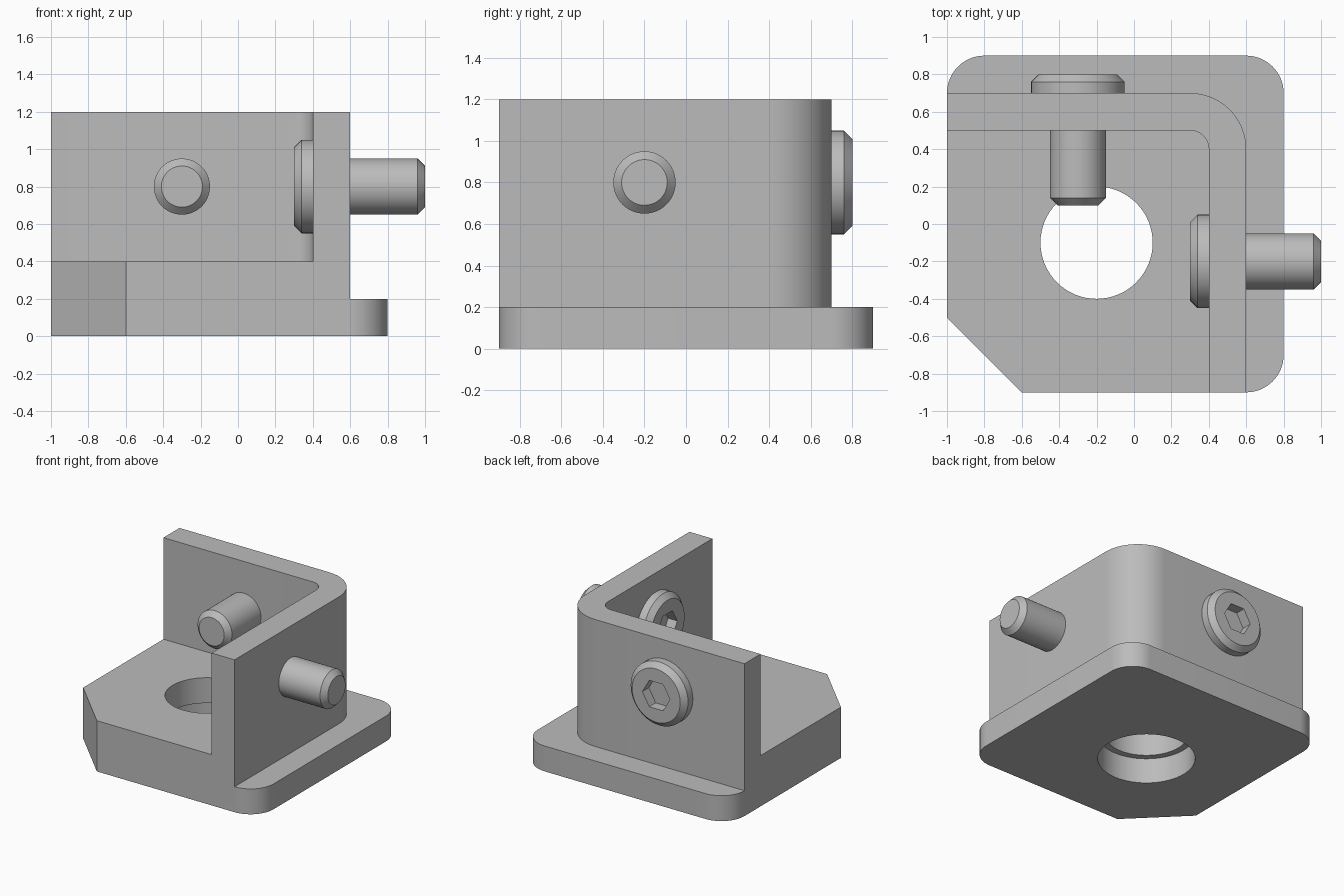
import bpy
import bmesh
from math import cos, sin, radians, tau

cube = bpy.data.objects.get("Cube")
if cube:
    bpy.data.objects.remove(cube, do_unlink=True)

grey = bpy.data.materials.new("light_grey")
grey.use_nodes = True
grey.diffuse_color = (0.5, 0.5, 0.5, 1)
grey.node_tree.nodes["Principled BSDF"].inputs["Base Color"].default_value = (0.5, 0.5, 0.5, 1)


def finish(name, bm):
    """Turn a bmesh into a named grey object."""
    bmesh.ops.remove_doubles(bm, verts=bm.verts, dist=1e-5)
    bmesh.ops.recalc_face_normals(bm, faces=bm.faces)
    mesh = bpy.data.meshes.new(name)
    bm.to_mesh(mesh)
    bm.free()
    mesh.materials.append(grey)
    obj = bpy.data.objects.new(name, mesh)
    bpy.context.collection.objects.link(obj)
    return obj


def arc(cx, cy, r, start, sweep=90, steps=16):
    """Points along an arc, angles in degrees."""
    angles = [radians(start + sweep * i / steps) for i in range(steps + 1)]
    return [(cx + r * cos(a), cy + r * sin(a)) for a in angles]


def prism(name, outline, z0, z1):
    bm = bmesh.new()
    face = bm.faces.new([bm.verts.new((x, y, z0)) for x, y in outline])
    extruded = bmesh.ops.extrude_face_region(bm, geom=[face], use_keep_orig=True)
    top = [g for g in extruded["geom"] if isinstance(g, bmesh.types.BMVert)]
    bmesh.ops.translate(bm, verts=top, vec=(0, 0, z1 - z0))
    return finish(name, bm)


def disc(name, cx, cy, r, z0, z1, sides=64):
    outline = [(cx + r * cos(tau * i / sides), cy + r * sin(tau * i / sides)) for i in range(sides)]
    return prism(name, outline, z0, z1)


def combine(obj, other, operation):
    """Apply a boolean and discard the second operand."""
    mod = obj.modifiers.new(operation, "BOOLEAN")
    mod.operation, mod.solver, mod.object = operation, "EXACT", other
    bpy.context.view_layer.objects.active = obj
    bpy.ops.object.modifier_apply(modifier=mod.name)
    bpy.data.objects.remove(other, do_unlink=True)


def smooth(obj):
    bpy.ops.object.select_all(action="DESELECT")
    obj.select_set(True)
    bpy.context.view_layer.objects.active = obj
    bpy.ops.object.shade_smooth_by_angle(angle=radians(25))


# Bracket: flanged base, raised floor and corner wall
clipped_corner = [(-1, -0.5), (-0.6, -0.9)]
base_outline = (clipped_corner + arc(0.6, -0.7, 0.2, -90)
                + arc(0.6, 0.7, 0.2, 0) + arc(-0.8, 0.7, 0.2, 90))
floor_outline = clipped_corner + [(0.6, -0.9)] + arc(0.3, 0.4, 0.3, 0) + [(-1, 0.7)]
wall_outline = ([(0.4, -0.9), (0.6, -0.9)] + arc(0.3, 0.4, 0.3, 0)
                + [(-1, 0.7), (-1, 0.5)] + arc(0.3, 0.4, 0.1, 90, -90))

bracket = prism("bracket", base_outline, 0, 0.2)
combine(bracket, prism("raised_floor", floor_outline, 0.2, 0.4), "UNION")
combine(bracket, prism("corner_wall", wall_outline, 0.4, 1.2), "UNION")

# Stepped hole, wider from below
combine(bracket, disc("hole_cutter", -0.2, -0.1, 0.3, -0.1, 0.5), "DIFFERENCE")
combine(bracket, disc("counterbore_cutter", -0.2, -0.1, 0.35, -0.1, 0.2), "DIFFERENCE")
smooth(bracket)


# Bolts: turned profile with a hexagonal socket
def bolt(name, location, turn):
    profile = [(0, -0.6), (0.11, -0.6), (0.15, -0.56), (0.15, 0),
               (0.25, 0), (0.25, 0.06), (0.21, 0.1), (0, 0.1)]
    bm = bmesh.new()
    verts = [bm.verts.new((r, 0, z)) for r, z in profile]
    edges = [bm.edges.new(pair) for pair in zip(verts, verts[1:])]
    bmesh.ops.spin(bm, geom=verts + edges, cent=(0, 0, 0), axis=(0, 0, 1),
                   angle=tau, steps=48, use_duplicate=False)
    obj = finish(name, bm)
    combine(obj, disc("socket_cutter", 0, 0, 0.12, 0.02, 0.2, sides=6), "DIFFERENCE")
    smooth(obj)
    obj.location = location
    obj.rotation_euler = (radians(-90), 0, radians(turn))


bolt("back_bolt", (-0.3, 0.7, 0.8), 0)
bolt("side_bolt", (0.4, -0.2, 0.8), 90)
